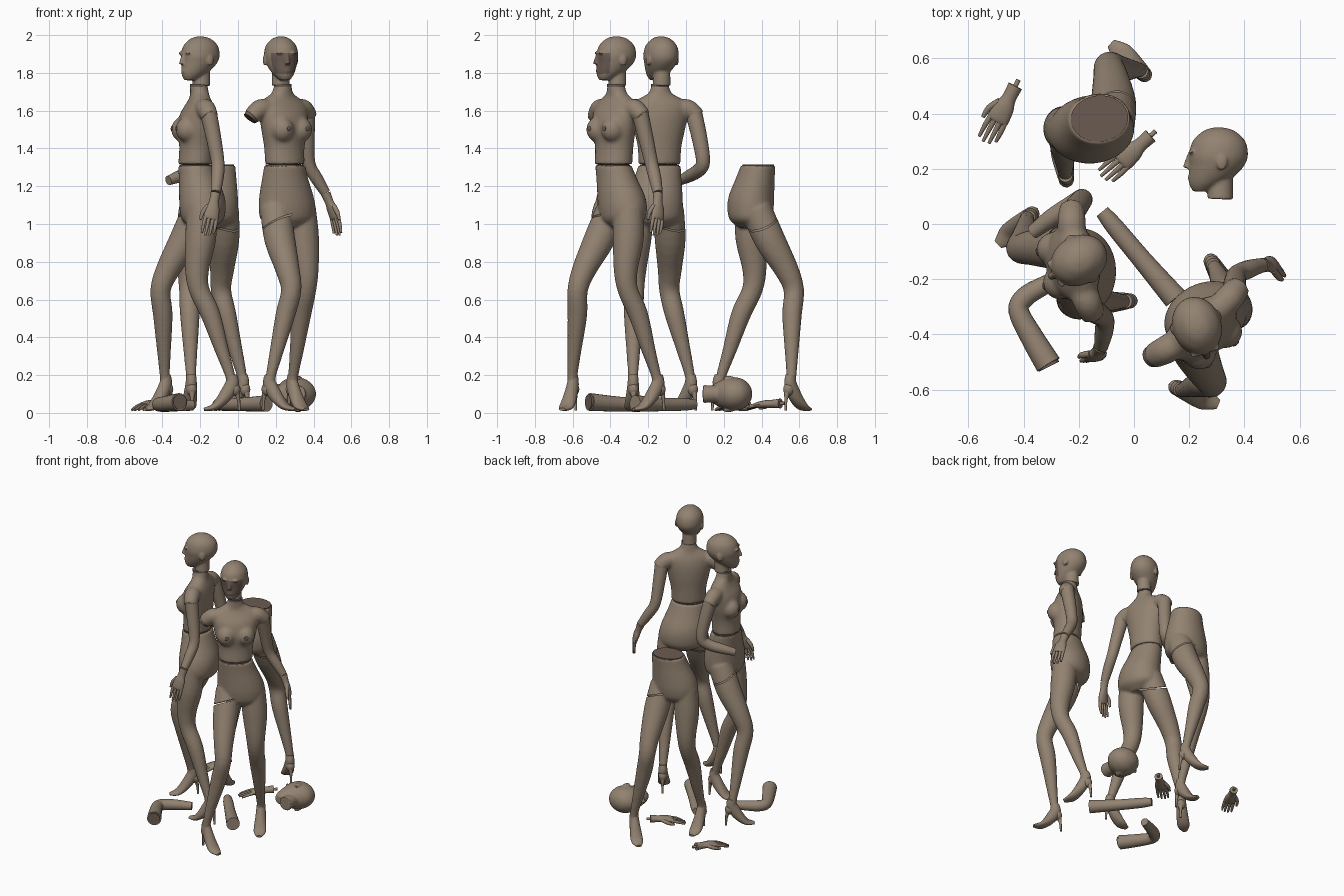
import bpy, bmesh, math
from mathutils import Vector, Matrix

if "Cube" in bpy.data.objects:
    bpy.data.objects.remove(bpy.data.objects["Cube"])

def material(name, rgb):
    m = bpy.data.materials.new(name)
    m.diffuse_color = (*rgb, 1)
    m.use_nodes = True
    m.node_tree.nodes["Principled BSDF"].inputs["Base Color"].default_value = m.diffuse_color
    return m

BODY = material("taupe body", (.29, .225, .165))
DARK = material("dark cut faces", (.145, .105, .085))

def put(name, mesh, mat=Matrix(), colour=BODY):
    """Place a mesh as a named, smooth-shaded object."""
    if not mesh.materials:
        mesh.materials.append(colour)
    for p in mesh.polygons:
        p.use_smooth = True
    mesh.set_sharp_from_angle(angle=math.radians(40))
    ob = bpy.data.objects.new(name, mesh)
    ob.matrix_world = mat
    bpy.context.collection.objects.link(ob)
    return ob

def loft(rings, n=24, follow=True, steps=4):
    """Capped tube through (x, y, z, rx, ry) rings, smoothly interpolated."""
    pts = []
    for i in range(len(rings) - 1):
        p = [Vector(rings[min(max(j, 0), len(rings) - 1)]) for j in (i - 1, i, i + 1, i + 2)]
        for s in range(steps):
            t = s / steps
            pts.append(p[1] + ((p[2] - p[0]) * t + (2*p[0] - 5*p[1] + 4*p[2] - p[3]) * t*t
                               + (3*p[1] - p[0] - 3*p[2] + p[3]) * t**3) / 2)
    pts.append(Vector(rings[-1]))
    verts, faces, u = [], [], Vector((1, 0, 0))
    for k, p in enumerate(pts):
        c = Vector(p[:3])
        t = Vector(pts[min(k + 1, len(pts) - 1)][:3]) - Vector(pts[max(k - 1, 0)][:3])
        t = t.normalized() if follow else Vector((0, 0, math.copysign(1, t.z)))
        u = (u - t * u.dot(t)).normalized()
        v = t.cross(u)
        for i in range(n):
            a = math.tau * i / n
            verts.append(c + u * p[3] * math.cos(a) + v * p[4] * math.sin(a))
        if k:
            b = (k - 1) * n
            faces += [(b + i, b + (i + 1) % n, b + n + (i + 1) % n, b + n + i) for i in range(n)]
    faces += [tuple(range(n))[::-1], tuple(range(len(verts) - n, len(verts)))]
    me = bpy.data.meshes.new("part")
    me.from_pydata(verts, [], faces)
    return me

def tube(pts, n=20, steps=4):
    return loft([(*p, p[3]) for p in pts], n, True, steps)

def ball(c, r):
    bm = bmesh.new()
    bmesh.ops.create_uvsphere(bm, u_segments=20, v_segments=12, radius=1,
                              matrix=Matrix.Translation(c) @ Matrix.Diagonal((*r, 1)))
    me = bpy.data.meshes.new("ball")
    bm.to_mesh(me)
    return me

def merge(parts):
    bm = bmesh.new()
    for p in parts:
        bm.from_mesh(p)
    me = bpy.data.meshes.new("merged")
    bm.to_mesh(me)
    return me

def fuse(parts, voxel, smooth=4):
    """Melt overlapping closed parts into one smooth skin."""
    ob = bpy.data.objects.new("tmp", merge(parts))
    bpy.context.collection.objects.link(ob)
    r = ob.modifiers.new("remesh", 'REMESH')
    r.mode, r.voxel_size = 'VOXEL', voxel
    s = ob.modifiers.new("smooth", 'SMOOTH')
    s.factor, s.iterations = .5, smooth
    me = bpy.data.meshes.new_from_object(ob.evaluated_get(bpy.context.evaluated_depsgraph_get()))
    bpy.data.objects.remove(ob)
    return me

def at(x, y, deg, z=0):
    return Matrix.Translation((x, y, z)) @ Matrix.Rotation(math.radians(deg), 4, 'Z')

# --- lower body: pelvis and both legs, local front is -y, hip pushed out to +x ---
pelvis = loft([(0, -.005, 1.31, .112, .092), (.01, .01, 1.24, .126, .103), (.026, .028, 1.15, .148, .12),
               (.033, .033, 1.08, .156, .122), (.033, .033, 1.02, .143, .108), (.03, .03, .98, .07, .06)], 32, False)
right_leg = tube([(-.047, .01, 1.08, .082), (-.056, -.06, .92, .082), (-.054, -.15, .76, .064),
                  (-.052, -.19, .65, .054), (-.08, -.178, .52, .052), (-.128, -.172, .33, .037),
                  (-.16, -.168, .2, .027), (-.163, -.165, .15, .028)])
left_leg = tube([(.11, .03, 1.08, .082), (.125, .022, .92, .082), (.133, .003, .76, .064),
                 (.135, .015, .65, .054), (.137, .075, .52, .052), (.139, .135, .33, .037),
                 (.14, .178, .2, .027), (.14, .185, .15, .028)])
lower = fuse([pelvis, right_leg, left_leg], .009)
# slanted parting gap at the right thigh
bm = bmesh.new()
bm.from_mesh(lower)
nrm, mid = Vector((-.35, .45, 1)).normalized(), Vector((-.06, -.03, 1.005))
for o in (-.004, .004):
    bmesh.ops.bisect_plane(bm, geom=bm.verts[:] + bm.edges[:] + bm.faces[:], plane_co=mid + nrm * o, plane_no=nrm)
gap = [f for f in bm.faces if abs((f.calc_center_median() - mid).dot(nrm)) < .004 and f.calc_center_median().x < .0]
bmesh.ops.delete(bm, geom=gap, context='FACES')
bm.to_mesh(lower)
# high-heeled shoe, toe towards -y
shoe = merge([loft([(0, .002, .2, .026, .027), (0, .004, .155, .03, .036), (0, -.025, .1, .035, .036),
                    (0, -.065, .052, .04, .027), (0, -.1, .028, .038, .017), (0, -.145, .019, .018, .008)]),
              ball((0, .018, .125), (.028, .03, .035)),
              loft([(0, .026, .125, .022, .02), (0, .038, .07, .009, .009), (0, .042, .012, .007, .007)], 12)])
waist_plate = loft([(0, -.005, 1.298, .104, .084), (0, -.005, 1.314, .104, .084)], 32, False, 1)

# --- torso with bust, shoulders and arm stubs ---
torso = fuse([loft([(0, -.005, 1.316, .112, .091), (0, 0, 1.41, .117, .09), (0, -.002, 1.5, .137, .098),
                    (0, .005, 1.58, .15, .09), (0, .016, 1.635, .148, .068), (0, .018, 1.668, .105, .053),
                    (0, .016, 1.695, .06, .049), (0, .012, 1.737, .047, .047)], 32, False)]
             + [ball((s * .062, -.058, 1.5), (.062, .066, .068)) for s in (1, -1)]
             + [tube([(s * .1, .015, 1.61, .05), (s * .15, .023, 1.608, .052), (s * .2, .034, 1.565, .045)])
                for s in (1, -1)], .0085, 12)
nipples = merge([ball((s * .063, -.12, 1.505), (.014, .006, .014)) for s in (1, -1)])
neck_band = loft([(0, .012, 1.725, .047, .047), (0, .012, 1.741, .047, .047)], 24, False, 1)
stump_cap = tube([(-.193, .033, 1.573, .039), (-.205, .036, 1.558, .039)], 24, 1)

# --- head, centred on the skull ---
head = fuse([loft([(0, .006, .108, .012, .015), (0, .008, .096, .045, .055), (0, .008, .06, .078, .094),
                   (0, .006, .01, .089, .107), (0, 0, -.03, .082, .1), (0, -.02, -.07, .066, .082),
                   (0, -.042, -.1, .048, .057), (0, -.058, -.124, .026, .028)], 32, False),
             tube([(0, .012, -.152, .048), (0, .014, -.1, .045), (0, .012, -.04, .045)]),
             loft([(0, -.092, .015, .008, .012), (0, -.104, -.02, .011, .014), (0, -.108, -.04, .016, .014)], 12),
             ball((0, -.094, -.075), (.022, .012, .011))]
            + [ball((s * .087, .018, -.018), (.009, .02, .03)) for s in (1, -1)]
            + [ball((s * .035, -.09, .02), (.022, .013, .007)) for s in (1, -1)], .006, 3)

# --- hand with wrist, pointing along -z, broad along y ---
hand = merge([loft([(0, 0, 0, .026, .027), (0, 0, -.05, .021, .026), (0, 0, -.085, .021, .036),
                    (-.003, 0, -.13, .017, .04), (-.006, 0, -.145, .012, .037)], 16),
              tube([(0, -.025, -.075, .013), (-.012, -.048, -.115, .012), (-.02, -.052, -.155, .007)], 10, 3)]
             + [tube([(-.004, y, -.135, .0105), (-.012, y * 1.1, -.175, .0095),
                      (-.026, y * 1.1, -.205 - l, .006)], 10, 3)
                for y, l in ((-.029, .018), (-.01, .028), (.01, .024), (.028, .008))])
peg = tube([(0, 0, .025, .009), (0, 0, -.01, .009)], 10, 1)

def aim(start, end, wide):
    """Matrix turning -z from start to end, with y as near as possible to wide."""
    z = (Vector(start) - Vector(end)).normalized()
    w = Vector(wide)
    y = (w - z * w.dot(z)).normalized()
    return Matrix.Translation(start) @ Matrix((y.cross(z), y, z)).transposed().to_4x4()

left_arm = tube([(.178, .03, 1.59, .045), (.2, .055, 1.45, .04), (.225, .072, 1.32, .035),
                 (.27, .06, 1.24, .033), (.315, .042, 1.165, .026)])
right_arm = tube([(-.178, .03, 1.59, .045), (-.205, .06, 1.45, .041), (-.22, .075, 1.33, .037),
                  (-.205, .035, 1.285, .036), (-.172, -.05, 1.255, .033), (-.135, -.125, 1.23, .025)])

# --- the three figures: name, x, y, hip turn, torso turn ---
for who, x, y, hip, turn in (("left", -.22, -.14, -90, -79), ("right", .245, -.38, 26, 39),
                             ("rear", -.125, .377, 185, None)):
    h = at(x, y, hip)
    put(who + "_lower_body", lower, h)
    put(who + "_right_shoe", shoe, h @ at(-.163, -.165, 42))
    put(who + "_left_shoe", shoe, h @ at(.14, .185, 4))
    put(who + "_waist_plate", waist_plate, h, DARK)
    if turn is None:
        continue
    t = at(x, y, turn)
    put(who + "_torso", torso, t)
    put(who + "_nipples", nipples, t, DARK)
    put(who + "_neck_band", neck_band, t, DARK)
    put(who + "_left_arm", left_arm, t)
    put(who + "_left_hand", hand, t @ aim((.316, .041, 1.162), (.39, -.015, .93), (0, 1, 0)))
put("left_right_arm", right_arm, at(-.22, -.14, -79))
put("right_stump_cap", stump_cap, at(.245, -.38, 39), DARK)
put("left_head", head, at(-.205, -.135, -60, 1.885))
# the right figure has a dark mask on the face
masked = head.copy()
masked.materials.append(DARK)
for p in masked.polygons:
    c = p.center
    p.material_index = int(c.y < -.05 and -.09 < c.z < .02)
put("right_head", masked, at(.23, -.375, 18, 1.885))

# --- loose pieces on the floor ---
put("loose_head", head, Matrix(((0, 1, 0, .3), (0, 0, 1, .242), (1, 0, 0, .1), (0, 0, 0, 1))))
put("loose_straight_arm", tube([(-.115, .045, .045, .026), (-.07, -.01, .045, .033), (.03, -.13, .045, .036),
                                (.15, -.27, .05, .044)]))
put("loose_bent_arm", tube([(-.31, -.51, .058, .047), (-.37, -.41, .05, .042), (-.418, -.315, .045, .037),
                            (-.395, -.265, .042, .037), (-.33, -.225, .042, .034), (-.24, -.18, .04, .026)]))
put("loose_arm_cap", tube([(-.312, -.507, .058, .04), (-.307, -.517, .058, .04)], 20, 1), Matrix(), DARK)
for i, (a, b) in enumerate((((-.43, .5, .05), (-.55, .27, .04)), ((.06, .32, .05), (-.13, .15, .04)))):
    m = aim(a, b, (Vector(a) - Vector(b)).cross((0, 0, 1)))
    put(f"loose_hand_{i}", hand, m)
    put(f"loose_hand_peg_{i}", peg, m)
